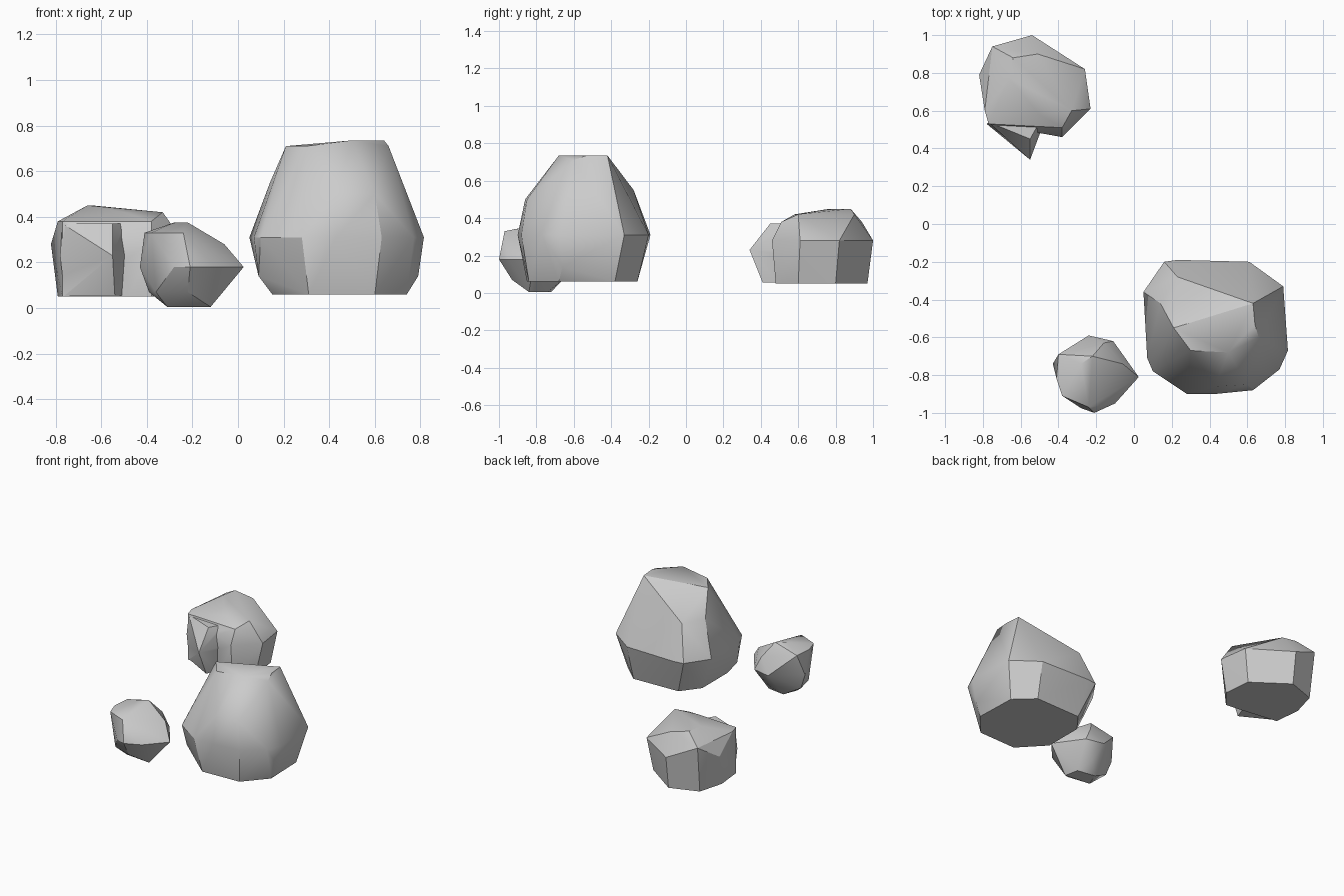
import bpy
import bmesh

# Remove only the default cube
default_cube = bpy.data.objects.get("Cube")
if default_cube:
    bpy.data.objects.remove(default_cube, do_unlink=True)


def make_material(name, colour):
    material = bpy.data.materials.new(name)
    material.use_nodes = True
    material.diffuse_color = colour
    shader = next(node for node in material.node_tree.nodes if node.type == "BSDF_PRINCIPLED")
    shader.inputs["Base Color"].default_value = colour
    shader.inputs["Roughness"].default_value = 0.9
    return material


stone_grey = make_material("stone grey", (0.6, 0.6, 0.6, 1))


def make_rock(name, sections):
    """Wrap a faceted skin around horizontal sections, each a height and its corners."""
    bm = bmesh.new()
    for height, corners in sections:
        for x, y in corners:
            bm.verts.new((x, y, height))
    hull = bmesh.ops.convex_hull(bm, input=bm.verts[:])
    leftover = {item for key in ("geom_interior", "geom_unused") for item in hull[key]
                if isinstance(item, bmesh.types.BMVert)}
    bmesh.ops.delete(bm, geom=list(leftover), context="VERTS")
    # Merge triangles that lie in one plane into clean facets
    bmesh.ops.dissolve_limit(bm, angle_limit=0.03, verts=bm.verts[:], edges=bm.edges[:])
    bmesh.ops.recalc_face_normals(bm, faces=bm.faces[:])
    mesh = bpy.data.meshes.new(name)
    bm.to_mesh(mesh)
    bm.free()
    mesh.materials.append(stone_grey)
    rock = bpy.data.objects.new(name, mesh)
    bpy.context.collection.objects.link(rock)
    return rock


def select_only(rock):
    bpy.ops.object.select_all(action="DESELECT")
    rock.select_set(True)
    bpy.context.view_layer.objects.active = rock


def merge(rock, addition):
    """Fuse an overlapping lump into a rock and discard the separate lump."""
    modifier = rock.modifiers.new("merge", "BOOLEAN")
    modifier.operation = "UNION"
    modifier.solver = "EXACT"
    modifier.object = addition
    select_only(rock)
    bpy.ops.object.modifier_apply(modifier=modifier.name)
    bpy.data.objects.remove(addition, do_unlink=True)


# Large boulder: flat base, wide waist, tilted crown
large_boulder = make_rock("large_boulder", [
    (.06, [(.15, -.4), (.25, -.27), (.6, -.26), (.73, -.38),
           (.74, -.68), (.6, -.84), (.31, -.85), (.15, -.68)]),
    (.14, [(.09, -.71), (.79, -.66)]),
    (.31, [(.05, -.36), (.16, -.2), (.23, -.19), (.61, -.2), (.79, -.33), (.815, -.67),
           (.77, -.77), (.63, -.88), (.43, -.9), (.28, -.9), (.1, -.78), (.07, -.71)]),
    (.5, [(.43, -.86), (.6, -.85)]),
    (.55, [(.23, -.28), (.14, -.42)]),
    (.71, [(.21, -.55), (.3, -.67), (.66, -.6)]),
    (.735, [(.63, -.42), (.5, -.68), (.64, -.53)]),
])

# Rear rock: squat with upright sides
rear_rock = make_rock("rear_rock", [
    (.05, [(-.79, .72), (-.74, .9), (-.54, .97), (-.3, .8),
           (-.28, .6), (-.38, .48), (-.48, .49), (-.77, .53)]),
    (.28, [(-.82, .79), (-.54, 1), (-.26, .82), (-.23, .61), (-.38, .46), (-.48, .48)]),
    (.38, [(-.75, .94), (-.79, .6), (-.77, .53), (-.38, .51)]),
    (.42, [(-.51, .9), (-.33, .6), (-.5, .58)]),
    (.45, [(-.64, .88), (-.66, .77)]),
])

# Pointed spur on the front of the rear rock, leaving a notch beside it
rear_spur = make_rock("rear_spur", [
    (.055, [(-.76, .53), (-.54, .41), (-.5, .52), (-.6, .65)]),
    (.23, [(-.78, .53), (-.55, .34), (-.49, .5), (-.6, .65)]),
    (.37, [(-.77, .54), (-.55, .45), (-.5, .54), (-.6, .65)]),
])
merge(rear_rock, rear_spur)

# Small stone: rounded underside, high on one side
small_stone = make_rock("small_stone", [
    (.005, [(-.31, -.82), (-.27, -.72), (-.14, -.74), (-.12, -.84)]),
    (.07, [(-.39, -.75), (-.36, -.88), (-.22, -.93), (-.2, -.66)]),
    (.18, [(-.43, -.74), (-.24, -.59), (-.11, -.62), (.025, -.81),
           (-.1, -.95), (-.21, -1), (-.28, -.975)]),
    (.28, [(-.06, -.74), (-.16, -.63)]),
    (.33, [(-.4, -.69), (-.41, -.82), (-.38, -.91), (-.24, -.97), (-.18, -.8)]),
    (.375, [(-.28, -.74), (-.22, -.7)]),
])

# Soft shading across shallow facets, crisp edges elsewhere
for rock in (large_boulder, rear_rock, small_stone):
    select_only(rock)
    bpy.ops.object.shade_smooth_by_angle(angle=0.52)
